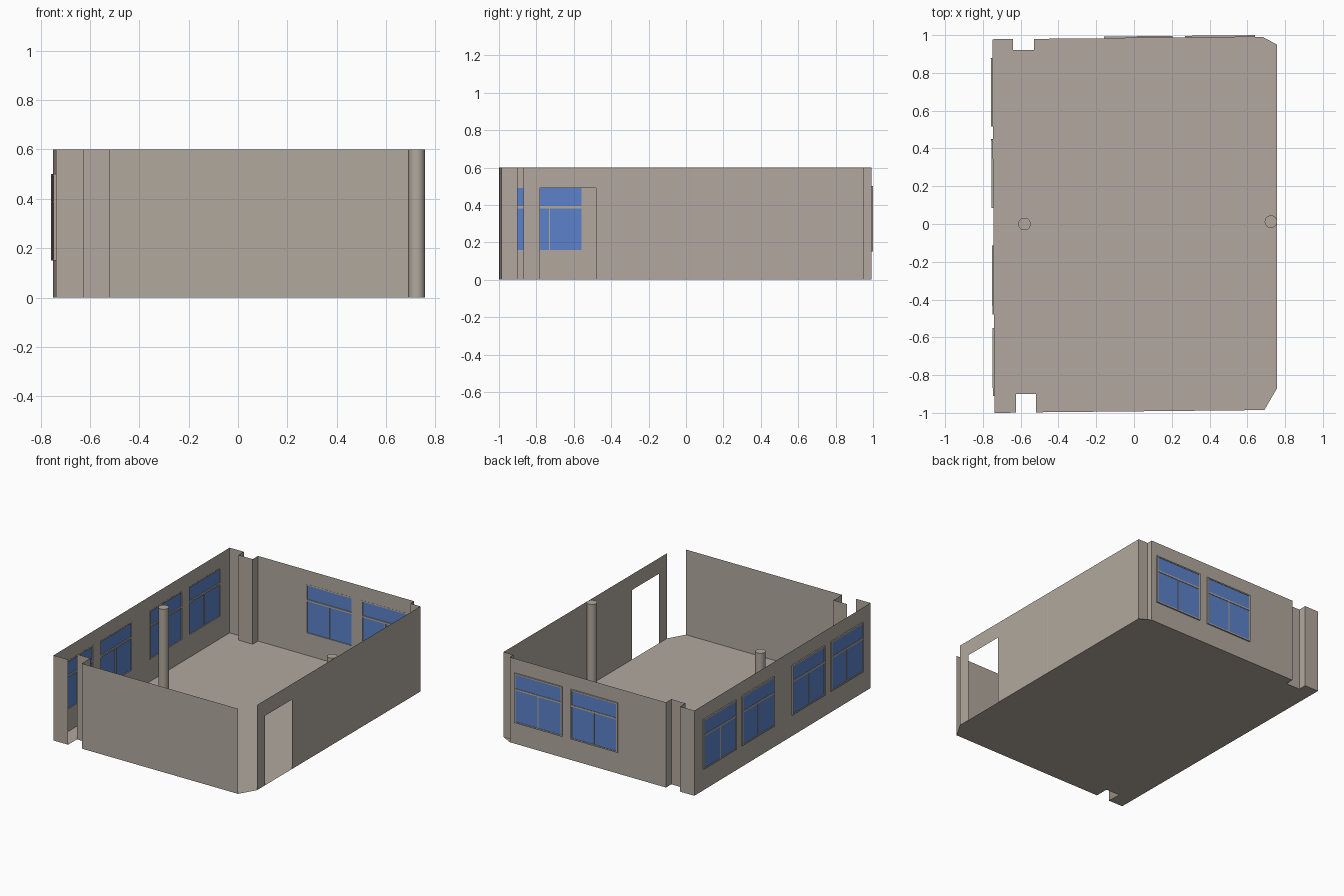
import bpy, bmesh, math
from mathutils import Vector

if "Cube" in bpy.data.objects:
    bpy.data.objects.remove(bpy.data.objects["Cube"])

H = 0.6                # wall height
SILL, HEAD = 0.15, 0.5 # window frame bottom / top
OUT = 0.009            # how far the window frames stand out of the wall


def material(name, rgb):
    m = bpy.data.materials.new(name)
    m.diffuse_color = (*rgb, 1)
    m.use_nodes = True
    m.node_tree.nodes["Principled BSDF"].inputs["Base Color"].default_value = m.diffuse_color
    return m


PLASTER = material("warm_grey_plaster", (0.445, 0.397, 0.342))
GLASS = material("blue_glass", (0.107, 0.227, 0.597))


def finish(name, bm, mat):
    me = bpy.data.meshes.new(name)
    bm.to_mesh(me)
    bm.free()
    me.materials.append(mat)
    ob = bpy.data.objects.new(name, me)
    bpy.context.collection.objects.link(ob)
    return ob


class Plane:
    """Vertical wall plane from a to b; the outside is on the right of a->b."""

    def __init__(self, a, b):
        self.a, self.b = Vector((*a, 0)), Vector((*b, 0))
        self.len = (self.b - self.a).length
        self.d = (self.b - self.a).normalized()
        self.n = Vector((self.d.y, -self.d.x, 0))

    def at(self, u, z, out=0.0):
        return self.a + self.d * u + self.n * out + Vector((0, 0, z))

    def quad(self, bm, u0, u1, z0, z1, out=0.0):
        if u1 - u0 > 1e-5 and z1 - z0 > 1e-5:
            bm.faces.new([bm.verts.new(self.at(u, z, out))
                          for u, z in ((u0, z0), (u1, z0), (u1, z1), (u0, z1))])

    def box(self, bm, u0, u1, z0, z1, o0, o1):
        v = [bm.verts.new(self.at(u, z, o)) for o in (o0, o1)
             for u, z in ((u0, z0), (u1, z0), (u1, z1), (u0, z1))]
        bm.faces.new(v[3::-1])
        bm.faces.new(v[4:])
        for i in range(4):
            j = (i + 1) % 4
            bm.faces.new((v[i], v[j], v[j + 4], v[i + 4]))


def wall(name, a, b, openings=()):
    """Thin wall sheet with rectangular openings (u0, u1, z0, z1)."""
    p, bm, u = Plane(a, b), bmesh.new(), 0.0
    for u0, u1, z0, z1 in sorted(openings):
        p.quad(bm, u, u0, 0, H)
        p.quad(bm, u0, u1, 0, z0)
        p.quad(bm, u0, u1, z1, H)
        u = u1
    p.quad(bm, u, p.len, 0, H)
    bmesh.ops.remove_doubles(bm, verts=bm.verts, dist=1e-5)
    finish(name, bm, PLASTER)
    return p


def window(name, p, u0, u1):
    """Frame with a transom and a lower mullion, plus one sheet of glass."""
    t, mid, rail = 0.009, (u0 + u1) / 2, 0.387
    bm = bmesh.new()
    for r in ((u0, u0 + t, SILL, HEAD), (u1 - t, u1, SILL, HEAD),
              (u0 + t, u1 - t, SILL, SILL + t), (u0 + t, u1 - t, HEAD - t, HEAD),
              (u0 + t, u1 - t, rail - 0.006, rail + 0.006),
              (mid - 0.003, mid + 0.003, SILL + t, rail - 0.006)):
        p.box(bm, *r, -0.001, OUT)
    finish(name + "_frame", bm, PLASTER)
    bm = bmesh.new()
    p.quad(bm, u0 + t / 2, u1 - t / 2, SILL + t / 2, HEAD - t / 2, OUT * 0.6)
    finish(name + "_glass", bm, GLASS)


def window_wall(name, a, b, spans):
    p = wall(name, a, b, [(u0, u1, SILL, HEAD) for u0, u1 in spans])
    for i, (u0, u1) in enumerate(spans):
        window(f"{name}_window_{i + 1}", p, u0, u1)


# Room outline, counter-clockwise from the front left corner
P = [(-0.738, -1.0), (-0.625, -0.999), (-0.625, -0.9), (-0.52, -0.9),
     (-0.52, -0.997), (0.69, -0.985), (0.69, -0.87), (0.757, -0.87),
     (0.757, 0.95), (0.68, 0.95), (0.68, 0.991), (-0.53, 0.98),
     (-0.53, 0.92), (-0.64, 0.92), (-0.64, 0.979), (-0.75, 0.978)]

# Floor
bm = bmesh.new()
bm.faces.new([bm.verts.new((x, y, 0)) for x, y in P])
bmesh.ops.triangulate(bm, faces=bm.faces[:])
finish("floor", bm, PLASTER)

# Plain wall pieces (the front right corner and one recess side stay open)
for name, i in (("front_left_pier", 0), ("front_recess_back", 2), ("front_recess_side", 3),
                ("front_wall", 4), ("back_right_recess_front", 8), ("back_right_recess_side", 9),
                ("back_recess_right", 11), ("back_recess_back", 12), ("back_recess_left", 13),
                ("back_left_pier", 14)):
    wall(name, P[i], P[i + 1])

# Right wall with doorway
y0 = P[7][1]
wall("right_wall", P[7], P[8], [(-0.78 - y0, -0.48 - y0, 0, 0.49)])

# Back wall and left wall with windows
x0 = P[10][0]
window_wall("back_wall", P[10], P[11], [(x0 - b, x0 - a) for a, b in ((0.27, 0.64), (-0.16, 0.205))])
y0 = P[15][1]
window_wall("left_wall", P[15], P[0], [(y0 - b, y0 - a) for a, b in
            ((0.515, 0.88), (0.085, 0.45), (-0.48, -0.115), (-0.91, -0.55))])

# Round columns
for name, x, y in (("left_column", -0.58, 0.0), ("right_column", 0.7248, 0.0125)):
    bpy.ops.mesh.primitive_cylinder_add(vertices=32, radius=0.033, depth=H, location=(x, y, H / 2))
    ob = bpy.context.object
    ob.name = name
    ob.data.materials.append(PLASTER)
    bpy.ops.object.shade_smooth_by_angle(angle=math.radians(40))
